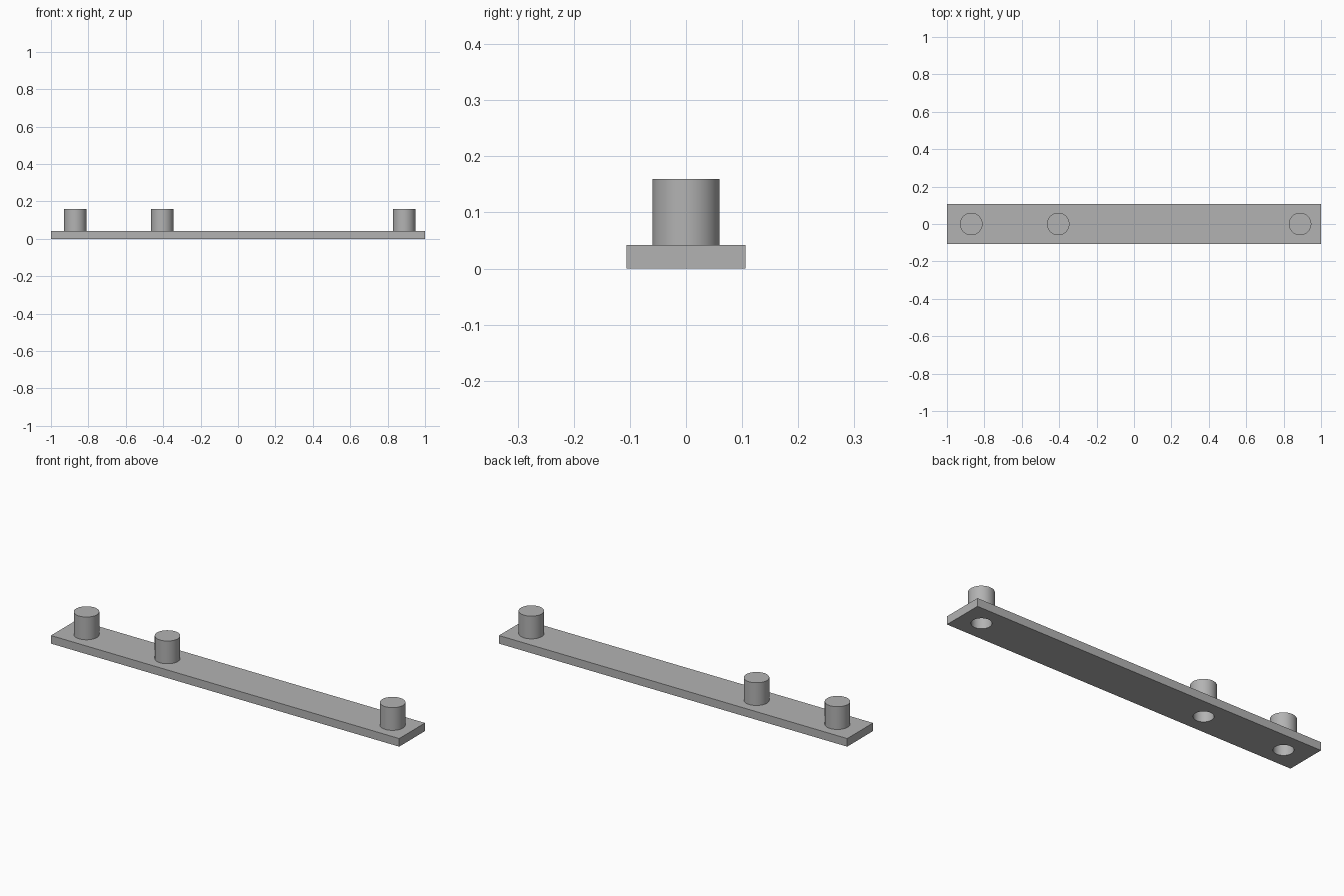
import bpy

# Remove the default object
cube = bpy.data.objects.get("Cube")
if cube:
    bpy.data.objects.remove(cube, do_unlink=True)

HALF_WIDTH = 0.106
PLATE_TOP = 0.042
PEG_TOP = 0.16
PEG_RADIUS = 0.06
HOLE_RADIUS = 0.047
HOLE_TOP = 0.125
PEG_X = (-0.87, -0.405, 0.888)

# Single grey material
GREY = (0.45, 0.45, 0.45, 1)
grey = bpy.data.materials.new("grey")
grey.use_nodes = True
grey.diffuse_color = GREY
grey.node_tree.nodes["Principled BSDF"].inputs["Base Color"].default_value = GREY


def cylinder(name, x, radius, bottom, top):
    bpy.ops.mesh.primitive_cylinder_add(
        vertices=64, radius=radius, depth=top - bottom,
        location=(x, 0, (bottom + top) / 2))
    obj = bpy.context.object
    obj.name = name
    obj.data.materials.append(grey)
    return obj


def combine(target, tool, operation):
    mod = target.modifiers.new(operation.title(), "BOOLEAN")
    mod.operation = operation
    mod.solver = "EXACT"
    mod.object = tool
    bpy.context.view_layer.objects.active = target
    bpy.ops.object.modifier_apply(modifier=mod.name)
    bpy.data.objects.remove(tool, do_unlink=True)


# Flat base plate
bpy.ops.mesh.primitive_cube_add(size=1, location=(0, 0, PLATE_TOP / 2))
plate = bpy.context.object
plate.name = "pegged_plate"
plate.scale = (2, HALF_WIDTH * 2, PLATE_TOP)
bpy.ops.object.transform_apply(location=True, scale=True)
plate.data.materials.append(grey)

# Pegs on top, each hollowed from below
for x in PEG_X:
    combine(plate, cylinder("peg", x, PEG_RADIUS, PLATE_TOP / 2, PEG_TOP), "UNION")
    combine(plate, cylinder("hole_cutter", x, HOLE_RADIUS, -PLATE_TOP, HOLE_TOP), "DIFFERENCE")

# Smooth round walls, sharp rims
bpy.ops.object.select_all(action="DESELECT")
plate.select_set(True)
bpy.context.view_layer.objects.active = plate
bpy.ops.object.shade_smooth_by_angle()
